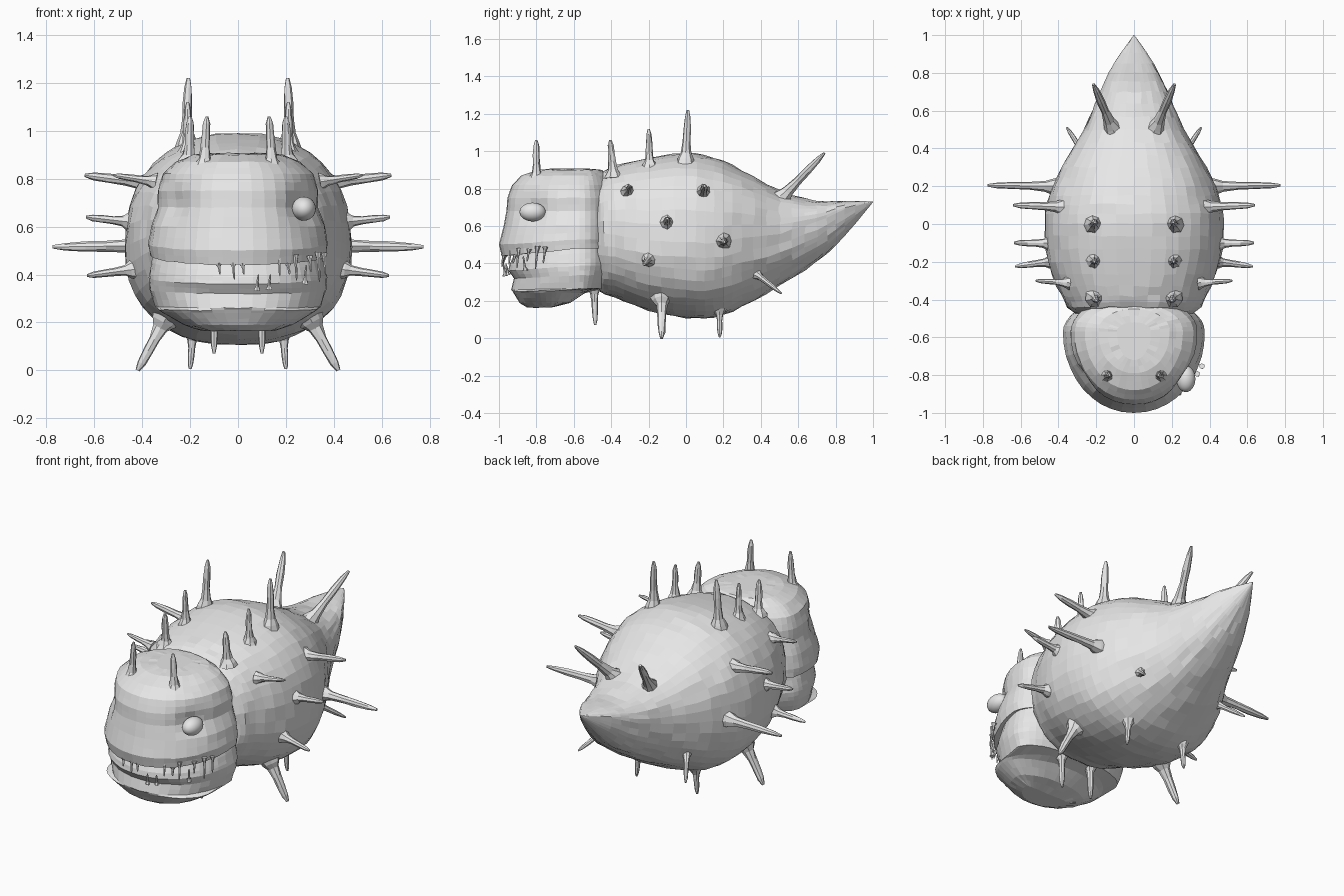
import bpy, bmesh, math, random
from mathutils import Vector

random.seed(4)
cube = bpy.data.objects.get("Cube")
if cube:
    bpy.data.objects.remove(cube, do_unlink=True)

grey = bpy.data.materials.new("plain grey")
grey.use_nodes = True
grey.diffuse_color = (0.8, 0.8, 0.8, 1)
grey.node_tree.nodes["Principled BSDF"].inputs["Base Color"].default_value = (0.8, 0.8, 0.8, 1)


def make_object(name, bm, mirror=False):
    bmesh.ops.recalc_face_normals(bm, faces=bm.faces)
    mesh = bpy.data.meshes.new(name)
    bm.to_mesh(mesh)
    bm.free()
    mesh.materials.append(grey)
    ob = bpy.data.objects.new(name, mesh)
    bpy.context.collection.objects.link(ob)
    if mirror:
        ob.modifiers.new("Mirror", 'MIRROR').use_mirror_merge = False
    return ob


def loft(rings):
    """Skin a list of closed point rings and cap both ends."""
    bm = bmesh.new()
    rows = [[bm.verts.new(p) for p in ring] for ring in rings]
    for a, b in zip(rows, rows[1:]):
        for i in range(len(a)):
            j = (i + 1) % len(a)
            bm.faces.new((a[i], a[j], b[j], b[i]))
    for row in (rows[0], rows[-1]):
        bm.faces.new(row)
    return bm


def resample(keys, steps, smooth=True):
    """Interpolate rows of numbers, with a soft spline or straight lines."""
    out = []
    for i in range(len(keys) - 1):
        quad = (keys[max(i - 1, 0)], keys[i], keys[i + 1], keys[min(i + 2, len(keys) - 1)])
        for s in range(steps):
            t = s / steps
            row = []
            for p, a, b, q in zip(*quad):
                if smooth:
                    m, n = (b - p) / 2, (q - a) / 2
                    row.append(a + m * t + (3 * (b - a) - 2 * m - n) * t * t
                               + (2 * (a - b) + m + n) * t ** 3)
                else:
                    row.append(a + (b - a) * t)
            out.append(row)
    out.append(list(keys[-1]))
    return out


def power(v, e):
    return math.copysign(abs(v) ** e, v)


def wobble(s=0.004):
    return random.uniform(-s, s)


# Body: y, half width, bottom, top, height of the widest point as a share
body_keys = [
    (-.52, .22, .38, .74, .5), (-.46, .335, .25, .87, .5), (-.38, .385, .22, .92, .48),
    (-.2, .455, .15, .965, .46), (0, .475, .11, .99, .46), (.15, .45, .11, .965, .47),
    (.3, .385, .17, .90, .5), (.5, .265, .28, .79, .55), (.7, .18, .41, .735, .65),
    (.85, .105, .55, .735, .75), (1, .002, .728, .732, .8)]
rings = []
for y, w, zb, zt, share in resample(body_keys, 3):
    mid = zb + (zt - zb) * share
    ring = []
    for i in range(40):
        a = math.tau * i / 40
        c, s = power(math.cos(a), .87), power(math.sin(a), .87)
        fade = min(1, (1 - y) * 3)
        ring.append((w * c + wobble() * fade, y + wobble(.006) * fade,
                     mid + s * (zt - mid if s > 0 else mid - zb) + wobble() * fade))
    rings.append(ring)
make_object("body", loft(rings))

# Head: height, front y, half width, back y, with the mouth as a fold
head_keys = [
    (.165, -.85, .15, -.72), (.19, -.89, .23, -.62), (.24, -.92, .32, -.54),
    (.26, -.935, .345, -.44), (.32, -.92, .368, -.40), (.36, -.95, .372, -.38),
    (.39, -.945, .365, -.38), (.445, -.92, .352, -.38), (.44, -.985, .368, -.38),
    (.50, -1.0, .375, -.38), (.60, -.975, .362, -.38), (.68, -.96, .335, -.38),
    (.75, -.955, .335, -.38), (.82, -.93, .315, -.40), (.87, -.88, .26, -.42),
    (.90, -.79, .19, -.45), (.907, -.72, .09, -.52)]
socket = Vector((.28, -.83, .69))
rings = []
for z, front, w, back in resample(head_keys, 2, False):
    mid = -.57 if z > .25 else -.72
    ring = []
    for i in range(40):
        a = math.tau * i / 40
        c, s = math.cos(a), math.sin(a)
        y = mid + abs(s) * ((front if s > 0 else back) - mid)
        lift = .04 * (1 - max(s, 0)) * math.exp(-((z - .43) / .12) ** 2)
        p = Vector((w * power(c, .95), y, z + lift))
        near = (Vector((abs(p.x), p.y, p.z)) - socket).length
        p.x *= 1 - .07 * math.exp(-(near / .08) ** 2)
        p.y += .025 * math.exp(-(near / .08) ** 2)
        ring.append((p.x + wobble(.002), p.y, p.z + wobble(.002)))
    rings.append(ring)
make_object("head", loft(rings))


# Spines and teeth: tapering tubes with a flared root
def spike(name, base, tip, radius, mirror=True, sides=8):
    base, tip = Vector(base), Vector(tip)
    axis = tip - base
    turn = axis.to_track_quat('Z', 'Y')
    rings = []
    for t, r in ((-.12, 1.9), (0, 1.5), (.12, 1.0), (.35, .75), (.6, .7), (.85, .55), (1, .25)):
        ring = []
        for i in range(sides):
            a = math.tau * i / sides
            k = radius * r * random.uniform(.88, 1.12)
            ring.append(base + axis * t + turn @ Vector((k * math.cos(a), k * math.sin(a), 0)))
        rings.append(ring)
    make_object(name, loft(rings), mirror)


spike("back_spine_rear", (.215, 0, .96), (.207, .01, 1.22), .028)
spike("back_spine_middle", (.21, -.195, .93), (.21, -.2, 1.12), .024)
spike("back_spine_front", (.205, -.39, .88), (.20, -.405, 1.06), .028)
spike("brow_spine", (.14, -.80, .86), (.13, -.80, 1.06), .026)
spike("tail_spine", (.12, .52, .76), (.215, .74, .99), .03)
spike("side_spine_long", (.43, .2, .52), (.775, .205, .515), .028)
spike("side_spine_upper", (.38, .09, .78), (.64, .10, .815), .028)
spike("side_spine_middle", (.46, -.10, .62), (.635, -.10, .64), .024)
spike("side_spine_lower", (.45, -.2, .42), (.63, -.225, .395), .023)
spike("side_spine_front", (.36, -.31, .79), (.52, -.30, .815), .02)
spike("flank_spine", (.27, .38, .34), (.355, .51, .24), .018)
spike("belly_spine_outer", (.31, -.13, .20), (.42, -.13, 0), .032)
spike("belly_spine_rear", (.19, .18, .14), (.20, .18, .005), .02)
spike("chin_spine", (.10, -.49, .26), (.10, -.485, .07), .022)

# Teeth: needles along one half of the mouth
for n, (x, top, low) in enumerate((
        (-.08, .44, .40), (-.02, .44, .38), (.02, .44, .40), (.08, .34, .40), (.13, .345, .40),
        (.17, .485, .395), (.21, .44, .40), (.24, .47, .375), (.28, .37, .44),
        (.30, .47, .41), (.335, .48, .37), (.36, .48, .40))):
    y = -.55 - .425 * math.sqrt(1 - (x / .41) ** 2)
    spike(f"tooth_{n + 1}", (x, y, top), (x + .005, y - .01, low), .008, False, 6)

# Eye on the left side only
bm = bmesh.new()
bmesh.ops.create_uvsphere(bm, u_segments=24, v_segments=14, radius=1)
bmesh.ops.scale(bm, vec=(.05, .07, .05), verts=bm.verts)
bmesh.ops.translate(bm, vec=(.275, -.82, .675), verts=bm.verts)
eye = make_object("left_eye", bm)
for poly in eye.data.polygons:
    poly.use_smooth = True
